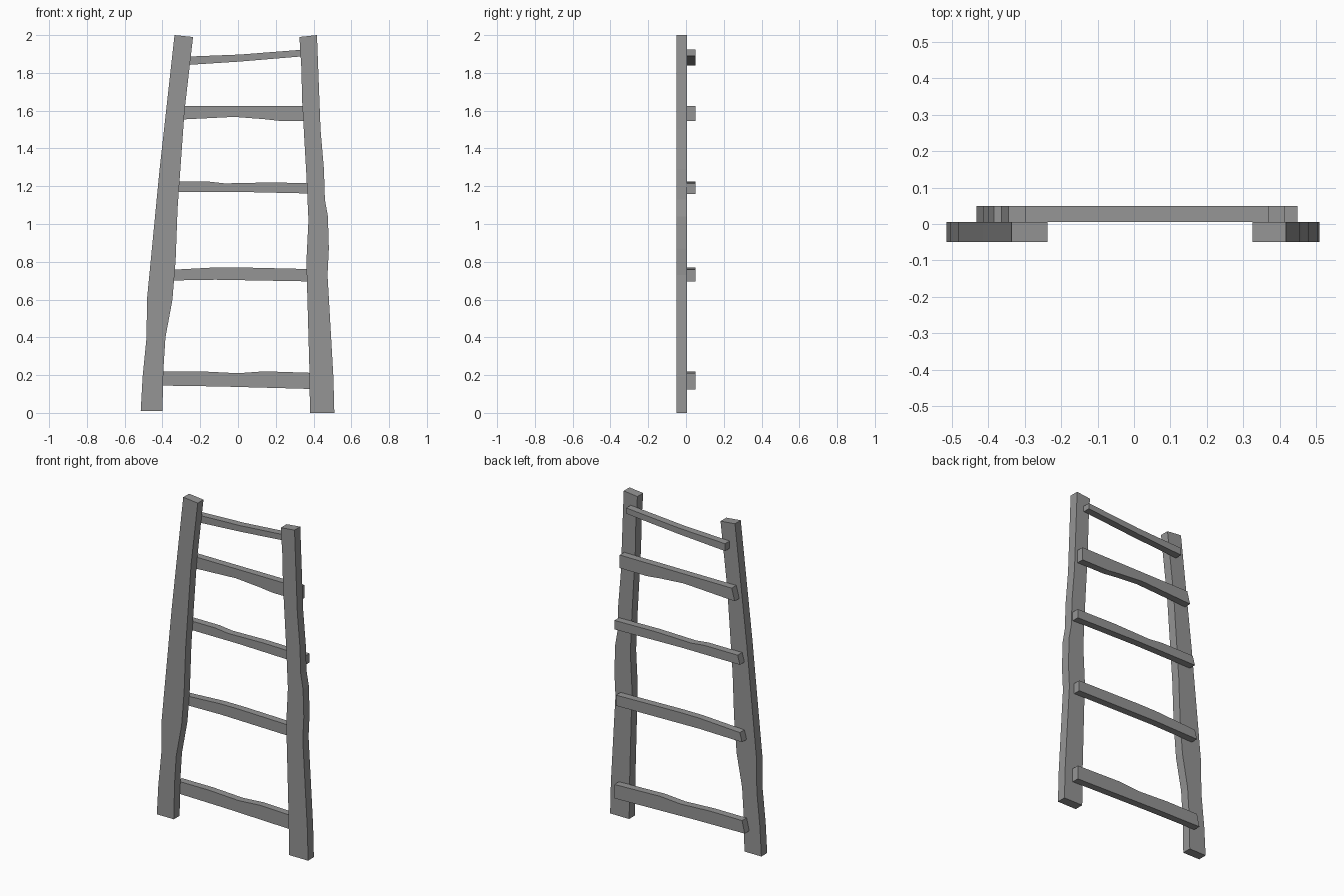
import bpy
import bmesh
from mathutils import Vector

default_cube = bpy.data.objects.get("Cube")
if default_cube:
    bpy.data.objects.remove(default_cube, do_unlink=True)


def make_material(name, colour):
    material = bpy.data.materials.new(name)
    material.use_nodes = True
    material.diffuse_color = colour
    shader = material.node_tree.nodes["Principled BSDF"]
    shader.inputs["Base Color"].default_value = colour
    return material


GREY = 0.3
grey_wood = make_material("grey wood", (GREY, GREY, GREY, 1))


def make_plank(name, first_edge, second_edge, front, back):
    """Cut a plank from two long wavy edges in the x-z plane and give it depth."""
    mesh = bpy.data.meshes.new(name)
    plank = bpy.data.objects.new(name, mesh)
    bpy.context.collection.objects.link(plank)
    bm = bmesh.new()
    outline = first_edge + second_edge[::-1]
    face = bm.faces.new([bm.verts.new((x, front, z)) for x, z in outline])
    extruded = bmesh.ops.extrude_face_region(bm, geom=[face])["geom"]
    moved = [item for item in extruded if isinstance(item, bmesh.types.BMVert)]
    bmesh.ops.translate(bm, verts=moved, vec=Vector((0, back - front, 0)))
    bmesh.ops.recalc_face_normals(bm, faces=bm.faces)
    bm.to_mesh(mesh)
    bm.free()
    mesh.materials.append(grey_wood)
    return plank


# Depths: the rungs are fixed to the back of the rails
FRONT, JOINT, BACK = -0.05, 0.006, 0.05

# Uneven side rails, outer edge then inner edge, from the foot upwards
make_plank(
    "right_rail",
    [(-.515, .01), (-.505, .19), (-.484, .4), (-.482, .6), (-.415, 1.29), (-.336, 2)],
    [(-.4, .01), (-.395, .23), (-.384, .4), (-.347, .6), (-.33, .81),
     (-.32, 1.08), (-.283, 1.6), (-.238, 1.99)],
    FRONT, JOINT)
make_plank(
    "left_rail",
    [(.51, 0), (.505, .19), (.474, .73), (.481, .87), (.476, 1.04),
     (.46, 1.13), (.455, 1.29), (.437, 1.5), (.418, 2)],
    [(.381, 0), (.378, .23), (.362, .8), (.373, 1.02), (.362, 1.26),
     (.339, 1.66), (.336, 1.82), (.325, 1.99)],
    FRONT, JOINT)

# Hand-cut rungs, upper edge then lower edge, from right to left
rungs = {
    "bottom_rung": (
        [(-.415, .22), (-.2, .22), (0, .21), (.14, .22), (.45, .21)],
        [(-.433, .145), (-.1, .14), (.45, .125)]),
    "second_rung": (
        [(-.4, .755), (-.12, .77), (.01, .77), (.44, .76)],
        [(-.415, .7), (-.12, .705), (.44, .695)]),
    "middle_rung": (
        [(-.385, 1.225), (-.16, 1.225), (-.07, 1.215), (.17, 1.22), (.45, 1.215)],
        [(-.4, 1.17), (0, 1.17), (.45, 1.16)]),
    "fourth_rung": (
        [(-.345, 1.625), (.415, 1.625)],
        [(-.365, 1.55), (-.02, 1.567), (.14, 1.555), (.23, 1.545), (.415, 1.545)]),
    "top_rung": (
        [(-.3, 1.885), (.01, 1.897), (.37, 1.925)],
        [(-.3, 1.84), (.01, 1.86), (.37, 1.89)]),
}
for rung_name, (upper_edge, lower_edge) in rungs.items():
    make_plank(rung_name, upper_edge, lower_edge, JOINT, BACK)
